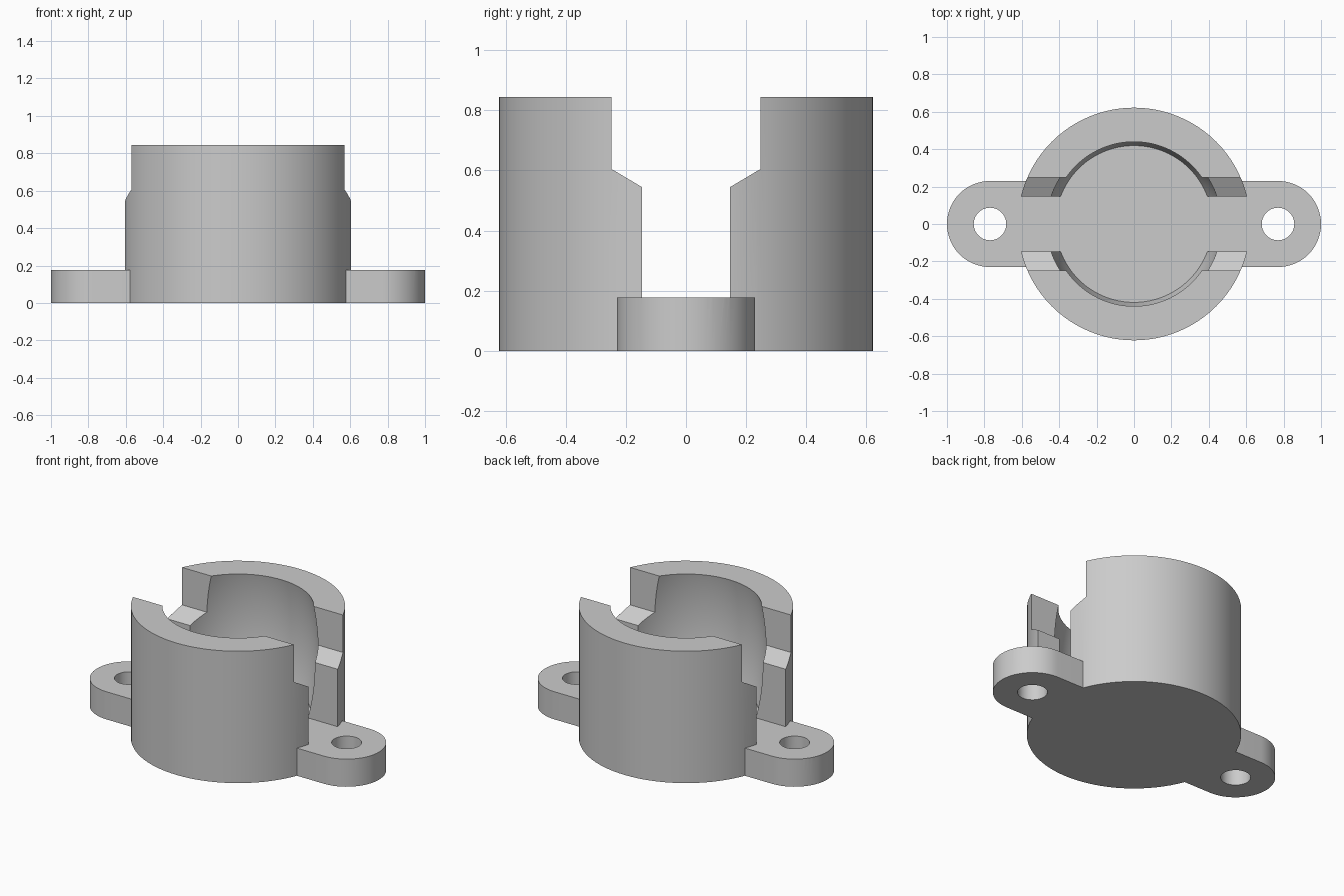
import bpy, bmesh
from math import pi, cos, sin
from mathutils import Matrix, Vector

if "Cube" in bpy.data.objects:
    bpy.data.objects.remove(bpy.data.objects["Cube"], do_unlink=True)

HEIGHT, RADIUS = 0.845, 0.622
FLOOR = 0.177
LUG_X, LUG_R, HOLE_R = 0.77, 0.23, 0.087

grey = bpy.data.materials.new("plain grey")
grey.use_nodes = True
grey.diffuse_color = (0.6, 0.6, 0.6, 1)
grey.node_tree.nodes["Principled BSDF"].inputs["Base Color"].default_value = (0.6, 0.6, 0.6, 1)


def add_object(name, bm):
    bmesh.ops.recalc_face_normals(bm, faces=bm.faces)
    mesh = bpy.data.meshes.new(name)
    bm.to_mesh(mesh)
    bm.free()
    mesh.materials.append(grey)
    obj = bpy.data.objects.new(name, mesh)
    bpy.context.collection.objects.link(obj)
    return obj


def prism(name, points, offset):
    """Extrude a closed outline along an offset."""
    bm = bmesh.new()
    face = bm.faces.new([bm.verts.new(p) for p in points])
    result = bmesh.ops.extrude_face_region(bm, geom=[face], use_keep_orig=True)
    moved = [v for v in result["geom"] if isinstance(v, bmesh.types.BMVert)]
    bmesh.ops.translate(bm, verts=moved, vec=Vector(offset))
    return add_object(name, bm)


def arc(cx, r, start, end, steps, z=0):
    angles = [start + (end - start) * i / steps for i in range(steps + 1)]
    return [(cx + r * cos(a), r * sin(a), z) for a in angles]


def combine(target, tool, operation):
    mod = target.modifiers.new(operation.lower(), 'BOOLEAN')
    mod.operation, mod.solver, mod.object = operation, 'EXACT', tool
    bpy.context.view_layer.objects.active = target
    bpy.ops.object.modifier_apply(modifier=mod.name)
    bpy.data.objects.remove(tool, do_unlink=True)


# Round body
body = prism("socket_housing", arc(0, RADIUS, 0, 2 * pi, 96)[:-1], (0, 0, HEIGHT))

# Mounting lugs as one rounded bar through the base
bar = arc(LUG_X, LUG_R, -pi / 2, pi / 2, 32) + arc(-LUG_X, LUG_R, pi / 2, 3 * pi / 2, 32)
combine(body, prism("mounting_lugs", bar, (0, 0, FLOOR)), 'UNION')

# Bulging cavity with a flat floor
bm = bmesh.new()
shape = Matrix.Translation((0, 0, 0.556)) @ Matrix.Diagonal((0.467, 0.467, 0.86, 1))
bmesh.ops.create_uvsphere(bm, u_segments=96, v_segments=48, radius=1, matrix=shape)
bmesh.ops.bisect_plane(bm, geom=bm.verts[:] + bm.edges[:] + bm.faces[:],
                       plane_co=(0, 0, FLOOR), plane_no=(0, 0, 1), clear_inner=True)
bmesh.ops.holes_fill(bm, edges=[e for e in bm.edges if e.is_boundary])
cavity = add_object("cavity_cutter", bm)

# Stepped slot through both sides, wider at the top
half = [(0.147, FLOOR), (0.147, 0.545), (0.248, 0.605), (0.248, 1.0)]
outline = half + [(-y, z) for y, z in reversed(half)]
slot = prism("slot_cutter", [(-1.2, y, z) for y, z in outline], (2.4, 0, 0))
combine(cavity, slot, 'UNION')
combine(body, cavity, 'DIFFERENCE')

# Screw holes
for side in (-1, 1):
    ring = arc(side * LUG_X, HOLE_R, 0, 2 * pi, 40, -0.1)[:-1]
    combine(body, prism("hole_cutter", ring, (0, 0, 0.5)), 'DIFFERENCE')

# Smooth curved walls, keep crisp edges
for obj in bpy.context.selected_objects:
    obj.select_set(False)
body.select_set(True)
bpy.context.view_layer.objects.active = body
bpy.ops.object.shade_smooth_by_angle(angle=pi / 6)
